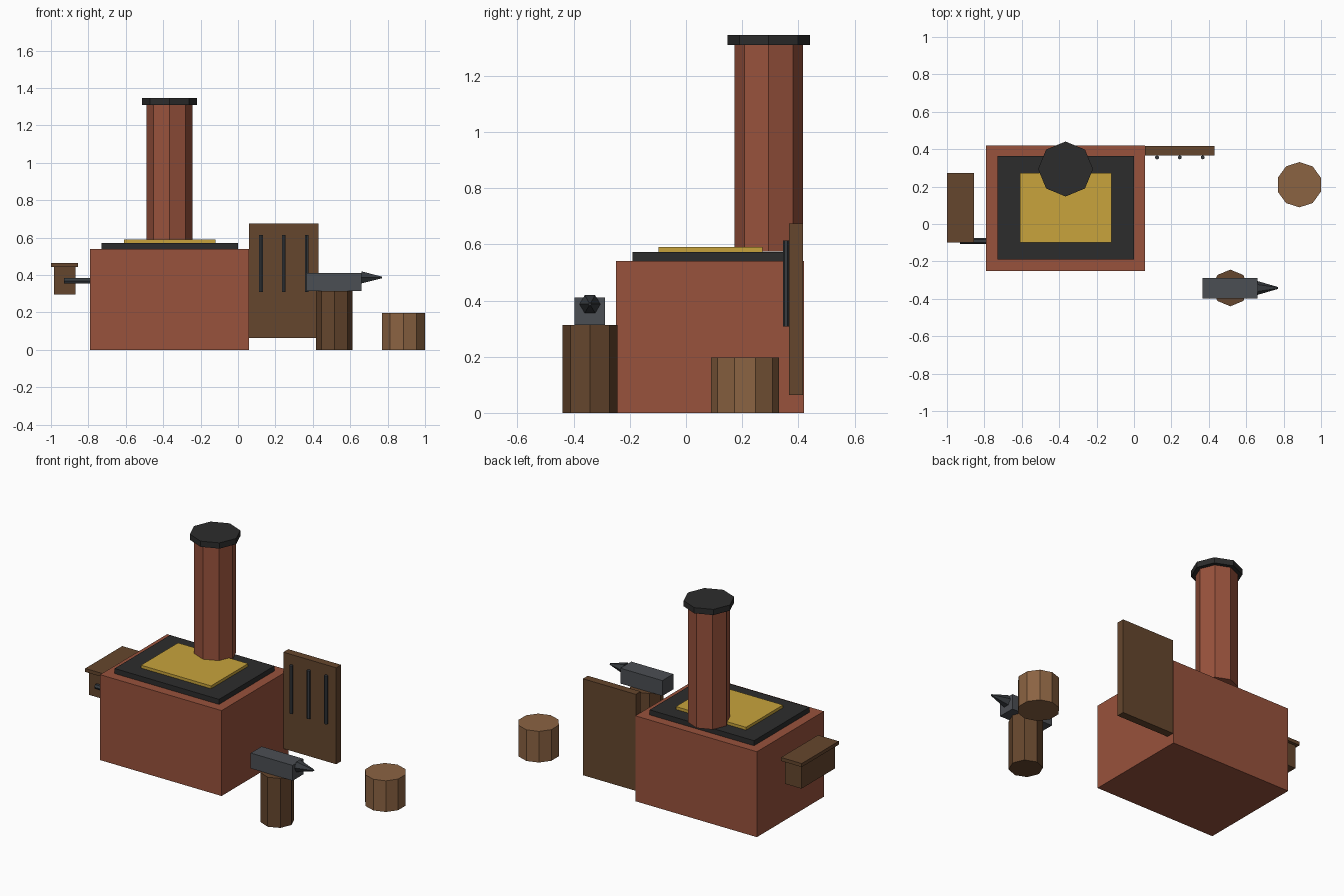
import bpy, math
from mathutils import Vector

if "Cube" in bpy.data.objects:
    bpy.data.objects.remove(bpy.data.objects["Cube"])


def material(name, rgb):
    """Flat colour from 0-255 sRGB values."""
    def lin(c):
        c /= 255
        return c / 12.92 if c <= 0.04045 else ((c + 0.055) / 1.055) ** 2.4
    m = bpy.data.materials.new(name)
    m.diffuse_color = (*[lin(c) for c in rgb], 1)
    m.use_nodes = True
    m.node_tree.nodes["Principled BSDF"].inputs["Base Color"].default_value = m.diffuse_color
    return m


BRICK = material("brick", (152, 82, 60))
COAL = material("soot_black", (44, 44, 44))
EMBER = material("ember_gold", (200, 164, 60))
WOOD = material("dark_wood", (101, 70, 45))
LOG = material("light_wood", (139, 99, 66))
STEEL = material("steel", (75, 78, 83))
IRON = material("dark_iron", (56, 60, 64))


def box(name, x, y, z, mat):
    """Box between min/max pairs on each axis."""
    bpy.ops.mesh.primitive_cube_add(size=1)
    ob = bpy.context.object
    ob.name = name
    ob.location = [(a + b) / 2 for a, b in (x, y, z)]
    ob.scale = [b - a for a, b in (x, y, z)]
    ob.data.materials.append(mat)
    return ob


def prism(name, start, end, r1, mat, sides=8, r2=None):
    """Flat-sided cylinder or cone from start to end."""
    a, b = Vector(start), Vector(end)
    bpy.ops.mesh.primitive_cone_add(vertices=sides, radius1=r1,
                                    radius2=r1 if r2 is None else r2,
                                    depth=(b - a).length, location=(a + b) / 2)
    ob = bpy.context.object
    ob.name = name
    if abs((b - a).x) > 1e-6:          # lying along x
        ob.rotation_euler = (0, math.pi / 2, 0)
    ob.data.materials.append(mat)
    return ob


# Forge: brick base, soot bed, glowing embers
box("forge_base", (-0.79, 0.06), (-0.25, 0.42), (0, 0.54), BRICK)
box("hearth_bed", (-0.73, 0.0), (-0.19, 0.363), (0.54, 0.572), COAL)
box("embers", (-0.61, -0.12), (-0.098, 0.272), (0.572, 0.59), EMBER)

# Chimney with cap
prism("chimney", (-0.366, 0.294, 0.575), (-0.366, 0.294, 1.31), 0.122, BRICK)
prism("chimney_cap", (-0.366, 0.294, 1.31), (-0.366, 0.294, 1.346), 0.147, COAL)

# Tool board with three hanging rods
box("tool_board", (0.06, 0.43), (0.367, 0.416), (0.064, 0.674), WOOD)
for i in range(3):
    x = 0.123 + 0.122 * i
    prism(f"tool_rod_{i + 1}", (x, 0.356, 0.308), (x, 0.356, 0.613), 0.011, IRON, 6)

# Anvil on its stump
prism("anvil_stump", (0.515, -0.342, 0), (0.515, -0.342, 0.313), 0.098, WOOD)
box("anvil_body", (0.367, 0.66), (-0.397, -0.288), (0.313, 0.41), STEEL)
prism("anvil_horn", (0.66, -0.342, 0.387), (0.77, -0.342, 0.387), 0.037, IRON, 6, 0.005)

# Loose log seat
prism("log_seat", (0.884, 0.21, 0), (0.884, 0.21, 0.197), 0.121, LOG, 10)

# Bellows box with lid and nozzle into the forge
box("bellows_box", (-0.985, -0.87), (-0.08, 0.253), (0.295, 0.443), WOOD)
box("bellows_lid", (-1.0, -0.855), (-0.098, 0.272), (0.443, 0.465), WOOD)
prism("bellows_nozzle", (-0.93, -0.092, 0.369), (-0.78, -0.092, 0.369), 0.016, IRON, 6)
